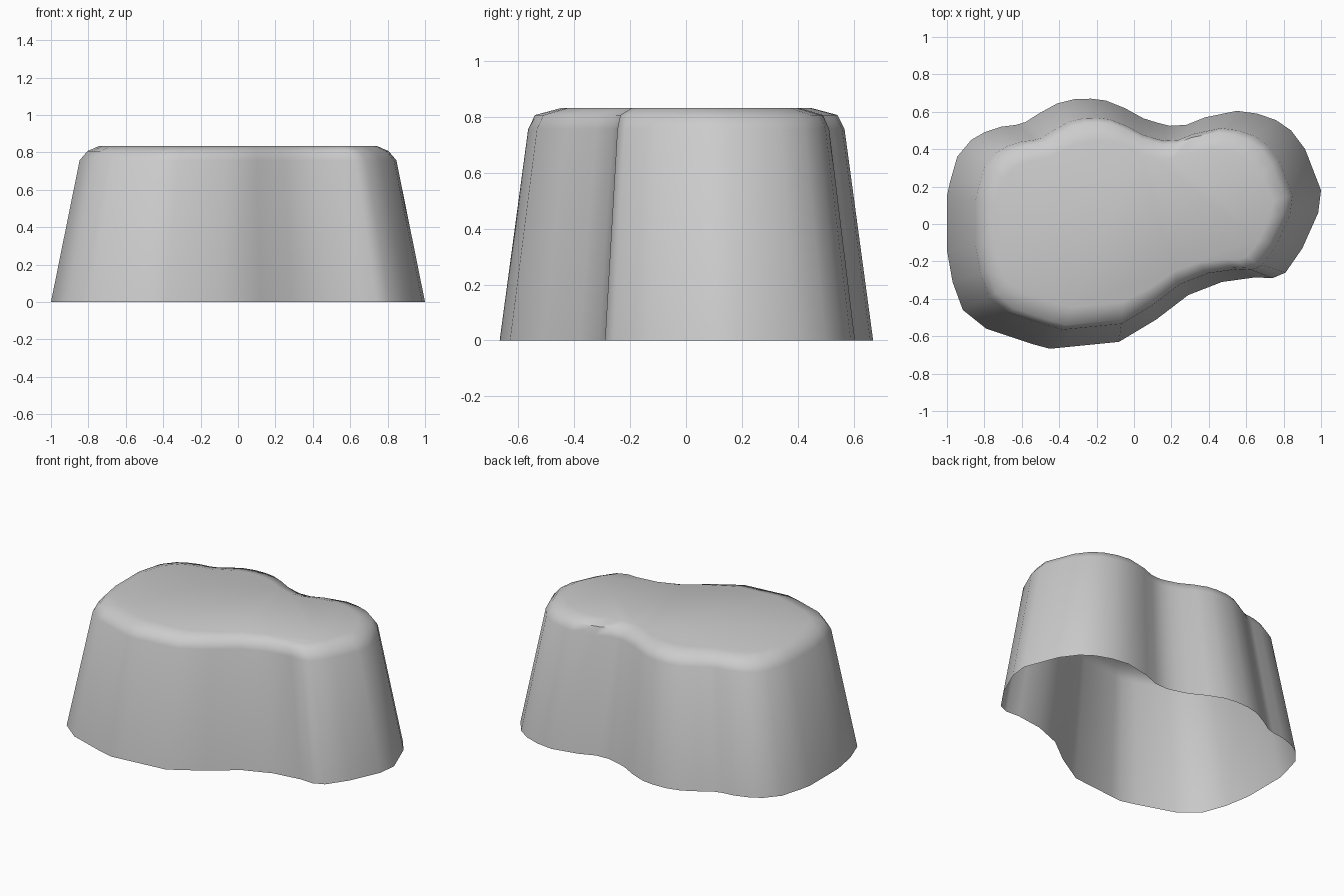
import bpy, bmesh

if "Cube" in bpy.data.objects:
    bpy.data.objects.remove(bpy.data.objects["Cube"])

# Footprint outline at ground level, counter-clockwise
outline = [
    (1.0, .18), (.985, .06), (.90, -.13), (.81, -.26), (.74, -.29), (.65, -.285),
    (.47, -.31), (.29, -.38), (.12, -.51), (-.08, -.63), (-.38, -.66), (-.45, -.667),
    (-.55, -.64), (-.79, -.56), (-.915, -.46), (-.97, -.31), (-1.0, -.14), (-1.0, .15),
    (-.985, .22), (-.945, .36), (-.87, .45), (-.80, .49), (-.71, .52), (-.63, .53),
    (-.58, .545), (-.51, .59), (-.41, .645), (-.32, .667), (-.23, .67), (-.15, .66),
    (-.05, .62), (.05, .565), (.13, .54), (.19, .525), (.28, .53), (.38, .57),
    (.55, .605), (.66, .59), (.76, .555), (.84, .50), (.915, .40)]

# Tapered wall then rounded shoulder: height, x scale, y scale
levels = [(0, 1, 1), (.757, .847, .847), (.807, .805, .81), (.833, .745, .665)]

bm = bmesh.new()
rings = [[bm.verts.new((x * sx, y * sy, z)) for x, y in outline] for z, sx, sy in levels]
n = len(outline)
# Outline runs clockwise seen from above, so faces are wound to point outward afterwards
for low, high in zip(rings, rings[1:]):
    for i in range(n):
        j = (i + 1) % n
        bm.faces.new((low[j], low[i], high[i], high[j]))
# Flat top; the underside stays open
bm.faces.new(list(reversed(rings[-1])))
for f in bm.faces:
    f.smooth = True

mesh = bpy.data.meshes.new("rock_block")
bm.to_mesh(mesh)
bm.free()
rock = bpy.data.objects.new("rock_block", mesh)
bpy.context.collection.objects.link(rock)
bpy.context.view_layer.objects.active = rock
rock.select_set(True)
bpy.ops.object.shade_smooth_by_angle(angle=0.9)
